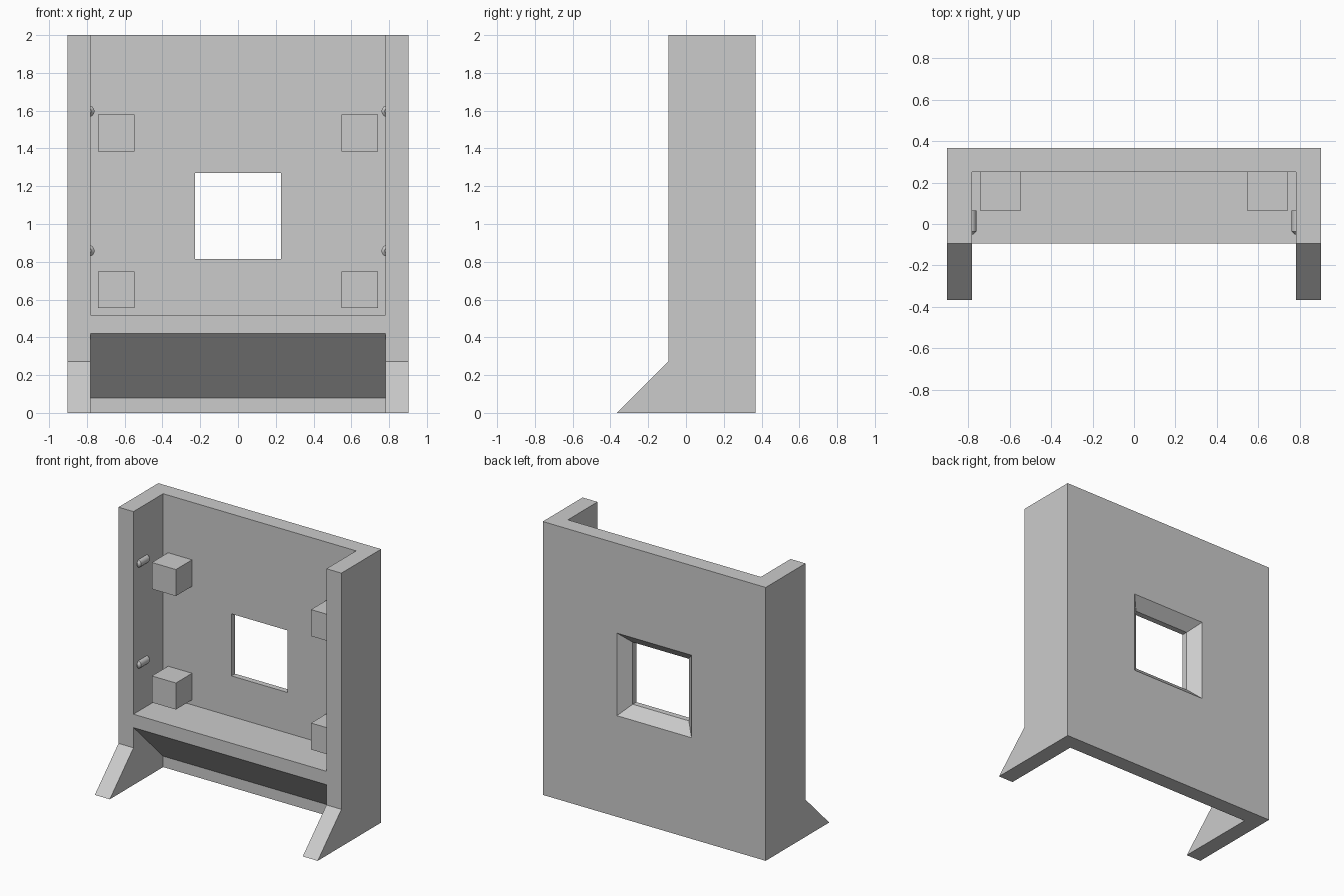
import bpy
import bmesh
from mathutils import Matrix

cube = bpy.data.objects.get("Cube")
if cube:
    bpy.data.objects.remove(cube, do_unlink=True)

grey = bpy.data.materials.new("plain_grey")
grey.use_nodes = True
colour = (0.6, 0.6, 0.6, 1)
grey.diffuse_color = colour
grey.node_tree.nodes["Principled BSDF"].inputs["Base Color"].default_value = colour

HALF_W, INNER_W = 0.902, 0.781
BACK, FRONT, PLATE = 0.367, -0.093, 0.25


def finish(name, bm):
    bmesh.ops.recalc_face_normals(bm, faces=bm.faces)
    mesh = bpy.data.meshes.new(name)
    bm.to_mesh(mesh)
    bm.free()
    mesh.materials.append(grey)
    obj = bpy.data.objects.new(name, mesh)
    bpy.context.collection.objects.link(obj)
    return obj


def loft(name, rings):
    """Closed solid through rings of equal point count."""
    bm = bmesh.new()
    loops = [[bm.verts.new(p) for p in ring] for ring in rings]
    n = len(loops[0])
    bm.faces.new(loops[0])
    bm.faces.new(loops[-1])
    for a, b in zip(loops, loops[1:]):
        for i in range(n):
            j = (i + 1) % n
            bm.faces.new((a[i], a[j], b[j], b[i]))
    return finish(name, bm)


def prism(name, profile, half):
    """Extrude a (y, z) profile across x."""
    return loft(name, [[(x, y, z) for y, z in profile] for x in (-half, half)])


def box(name, x0, x1, y0, y1, z0, z1):
    return loft(name, [[(x0, y0, z), (x1, y0, z), (x1, y1, z), (x0, y1, z)]
                       for z in (z0, z1)])


def carve(obj, cutter):
    mod = obj.modifiers.new("cut", 'BOOLEAN')
    mod.operation = 'DIFFERENCE'
    mod.solver = 'EXACT'
    mod.object = cutter
    graph = bpy.context.evaluated_depsgraph_get()
    mesh = bpy.data.meshes.new_from_object(obj.evaluated_get(graph))
    obj.modifiers.clear()
    obj.data = mesh
    bpy.data.objects.remove(cutter, do_unlink=True)


# Body: side silhouette with sloping feet
body = prism("body", [(-0.367, 0), (BACK, 0), (BACK, 2), (FRONT, 2), (FRONT, 0.272)], HALF_W)

# Main tray above the shelf
carve(body, box("tray_cutter", -INNER_W, INNER_W, -1, PLATE, 0.518, 3))

# Space below the shelf, with its sloping underside
carve(body, prism("under_shelf_cutter",
                  [(-1, -0.2), (PLATE, -0.2), (PLATE, 0.08), (FRONT - 0.01, 0.43), (-1, 0.43)],
                  INNER_W))


# Window, flared towards the back
def square(half, y):
    mid = 1.042
    return [(sx * half, y, mid + sz * half)
            for sx, sz in ((-1, -1), (1, -1), (1, 1), (-1, 1))]


carve(body, loft("window_cutter", [square(0.227, 0.1), square(0.227, BACK - 0.075),
                                   square(0.302, BACK), square(0.302, 0.6)]))

# Corner blocks and side nubs, mirrored left and right
for side, word in ((1, "left"), (-1, "right")):
    for level, z in (("lower", 0.555), ("upper", 1.385)):
        x0, x1 = sorted((side * 0.547, side * 0.741))
        box(f"{word}_{level}_block", x0, x1, 0.063, PLATE + 0.01, z, z + 0.194)
    for level, z in (("lower", 0.858), ("upper", 1.597)):
        bm = bmesh.new()
        bmesh.ops.create_cone(bm, cap_ends=True, segments=24, radius1=0.031,
                              radius2=0.031, depth=0.116)
        # Chamfer the front end of the nub
        front = [e for e in bm.edges if all(v.co.z > 0 for v in e.verts)]
        bmesh.ops.bevel(bm, geom=front, offset=0.016, segments=1, affect='EDGES')
        bmesh.ops.transform(bm, verts=bm.verts, matrix=Matrix.Translation(
            (side * 0.791, 0.007, z)) @ Matrix.Rotation(1.5708, 4, 'X'))
        nub = finish(f"{word}_{level}_nub", bm)
        bpy.ops.object.select_all(action='DESELECT')
        nub.select_set(True)
        bpy.context.view_layer.objects.active = nub
        bpy.ops.object.shade_smooth_by_angle()
